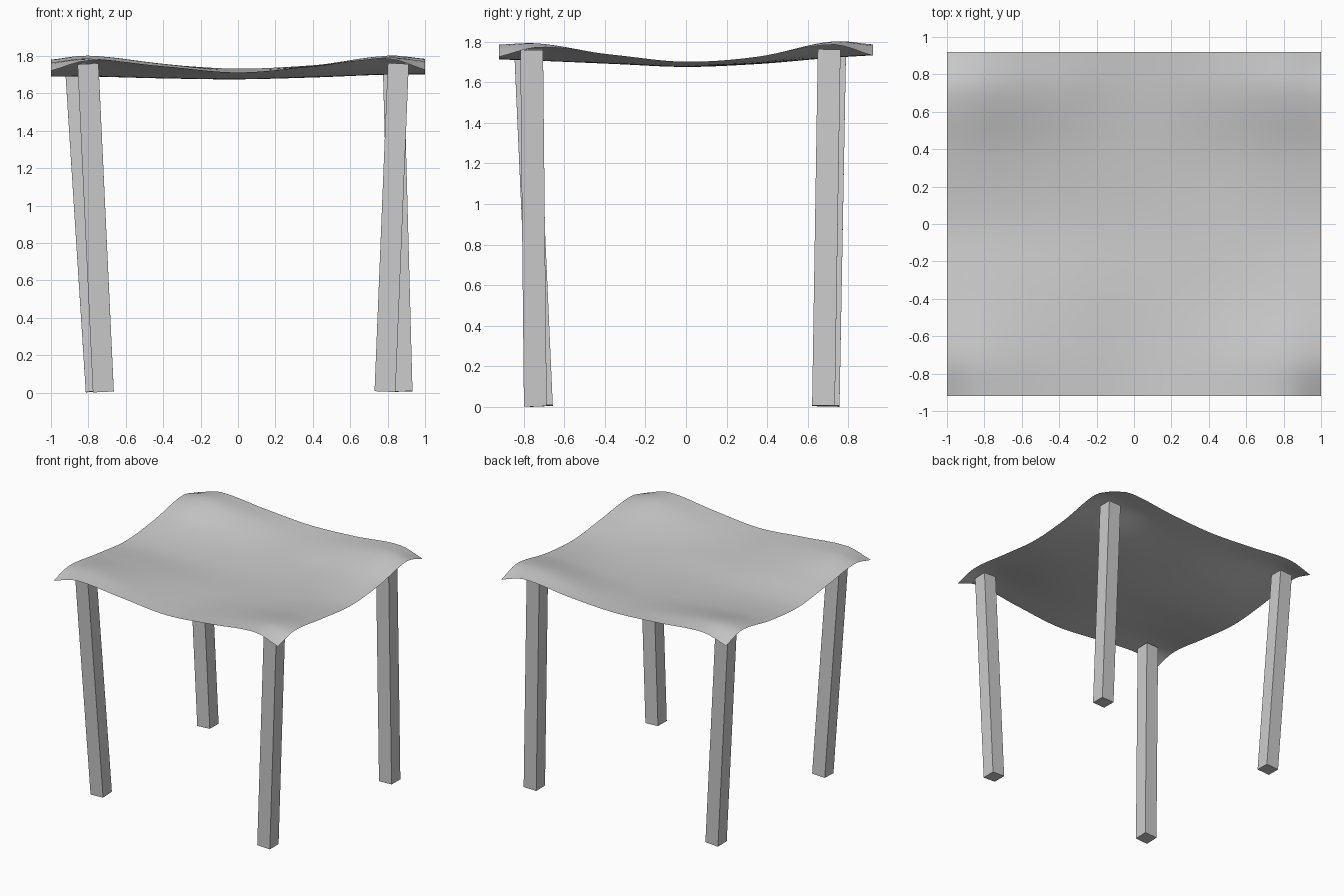
import bpy, bmesh
from mathutils import Vector, Matrix

if "Cube" in bpy.data.objects:
    bpy.data.objects.remove(bpy.data.objects["Cube"])

# Sagging cloth top: coarse height grid, smoothly interpolated
XS = [-1, -.8, -.4, 0, .4, .8, 1]
YS = [-.92, -.72, -.36, 0, .36, .72, .92]
H = [
    [1.72, 1.775, 1.745, 1.712, 1.745, 1.785, 1.725],
    [1.765, 1.785, 1.74, 1.705, 1.735, 1.79, 1.772],
    [1.725, 1.73, 1.71, 1.69, 1.70, 1.73, 1.735],
    [1.69, 1.69, 1.68, 1.675, 1.685, 1.70, 1.70],
    [1.72, 1.72, 1.70, 1.69, 1.695, 1.725, 1.725],
    [1.78, 1.80, 1.755, 1.72, 1.745, 1.80, 1.785],
    [1.73, 1.785, 1.755, 1.732, 1.75, 1.785, 1.73],
]


def spline(ks, vs, t):
    n = len(ks)
    t = min(max(t, ks[0]), ks[-1])
    i = max(k for k in range(n - 1) if ks[k] <= t)

    def slope(j):
        a, b = max(j - 1, 0), min(j + 1, n - 1)
        return (vs[b] - vs[a]) / (ks[b] - ks[a])
    d = ks[i + 1] - ks[i]
    u = (t - ks[i]) / d
    return ((2*u**3 - 3*u**2 + 1) * vs[i] + (u**3 - 2*u**2 + u) * d * slope(i)
            + (3*u**2 - 2*u**3) * vs[i + 1] + (u**3 - u**2) * d * slope(i + 1))


def make_object(name, bm):
    me = bpy.data.meshes.new(name)
    bm.to_mesh(me)
    bm.free()
    ob = bpy.data.objects.new(name, me)
    bpy.context.collection.objects.link(ob)
    return ob


N = 40
bm = bmesh.new()
bmesh.ops.create_grid(bm, x_segments=N, y_segments=N, size=1)
for v in bm.verts:
    v.co.y *= .92
    x, y = v.co.x, v.co.y
    v.co.z = spline(YS, [spline(XS, row, x) for row in H], y)
for f in bm.faces:
    f.smooth = True
make_object("cloth_top", bm)


# Legs: slightly tilted square posts, given by bottom and top centres
def leg(name, bottom, top, w=.112):
    a, b = Vector((*bottom, .006)), Vector((*top, 1.76))
    d = b - a
    rot = Vector((0, 0, 1)).rotation_difference(d).to_matrix().to_4x4()
    bm = bmesh.new()
    bmesh.ops.create_cube(bm, size=1, matrix=Matrix.Translation((a + b) / 2) @ rot
                          @ Matrix.Diagonal((w, w, d.length, 1)))
    make_object(name, bm)


leg("front_left_leg", (-.72, -.712), (-.802, -.79))
leg("front_right_leg", (.786, -.742), (.857, -.76))
leg("back_left_leg", (-.758, .70), (-.87, .732))
leg("back_right_leg", (.877, .677), (.83, .705))
